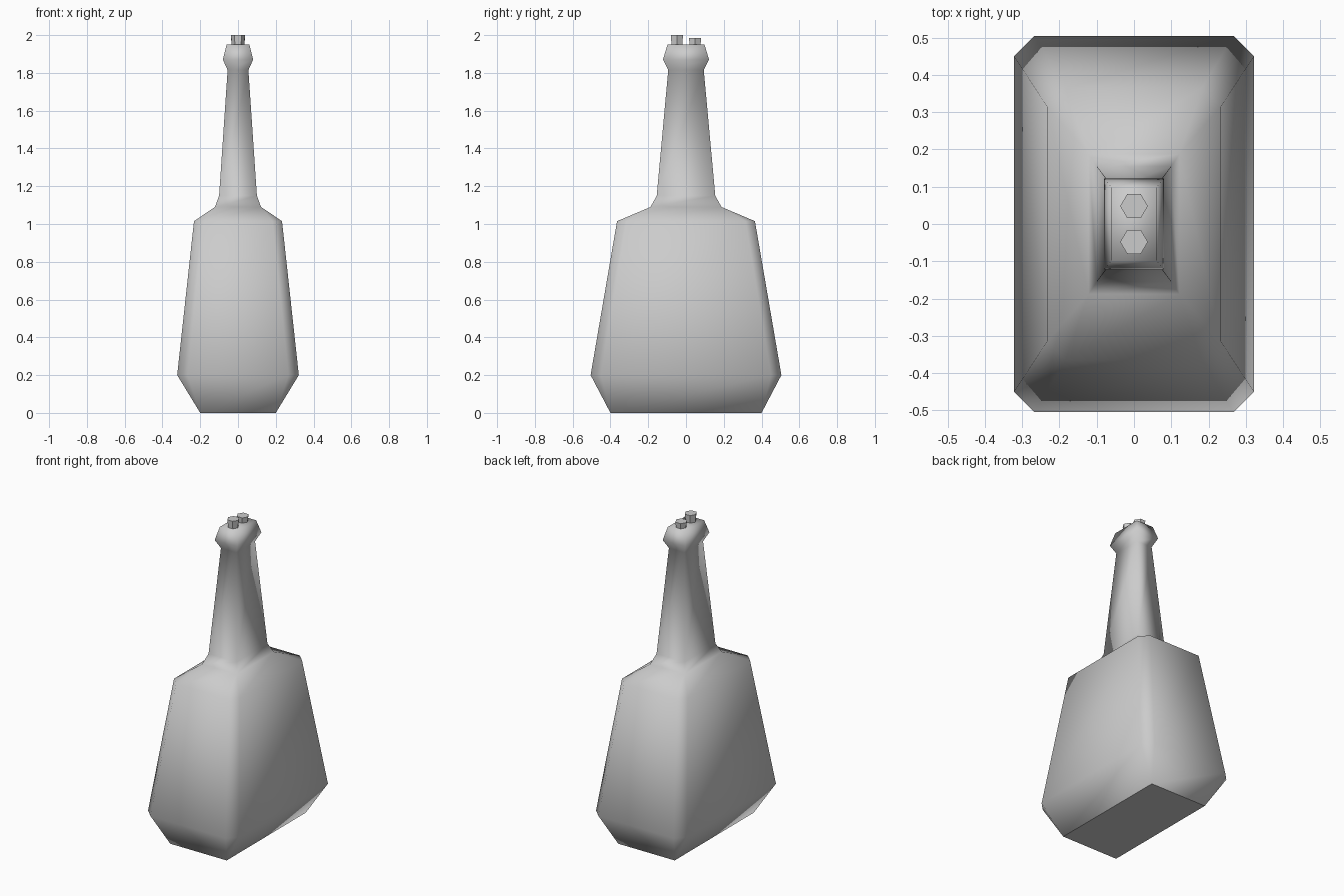
import bpy
import bmesh

cube = bpy.data.objects.get("Cube")
if cube:
    bpy.data.objects.remove(cube, do_unlink=True)


def make_material(name, value):
    mat = bpy.data.materials.new(name)
    mat.use_nodes = True
    colour = (value, value, value, 1)
    mat.diffuse_color = colour
    mat.node_tree.nodes["Principled BSDF"].inputs["Base Color"].default_value = colour
    return mat


plaster = make_material("plain grey", 0.6)


def finish(bm, name):
    bmesh.ops.recalc_face_normals(bm, faces=bm.faces)
    mesh = bpy.data.meshes.new(name)
    bm.to_mesh(mesh)
    bm.free()
    mesh.materials.append(plaster)
    obj = bpy.data.objects.new(name, mesh)
    bpy.context.collection.objects.link(obj)
    return obj


def ring(bm, z, hx, hy, cut):
    """Rectangle with corners cut off; a zero cut merges to four corners."""
    points = []
    for sx, sy in ((1, 1), (-1, 1), (-1, -1), (1, -1)):
        pair = [(sx * hx, sy * (hy - cut)), (sx * (hx - cut), sy * hy)]
        points += pair if sx * sy > 0 else pair[::-1]
    return [bm.verts.new((x, y, z)) for x, y in points]


# Chimney: stacked rectangular sections (height, half width, half depth, corner cut)
sections = [
    (0, 0.20, 0.40, 0),
    (0.20, 0.322, 0.505, 0.055),
    (1.015, 0.233, 0.365, 0.05),
    (1.09, 0.122, 0.188, 0),
    (1.15, 0.10, 0.155, 0),
    (1.815, 0.055, 0.094, 0),
    (1.87, 0.08, 0.122, 0),
    (1.95, 0.06, 0.098, 0),
]
bm = bmesh.new()
rings = [ring(bm, *s) for s in sections]
for low, high in zip(rings, rings[1:]):
    for i in range(len(low)):
        j = (i + 1) % len(low)
        bm.faces.new((low[i], low[j], high[j], high[i]))
bm.faces.new(rings[0][::-1])
bm.faces.new(rings[-1])
bmesh.ops.remove_doubles(bm, verts=bm.verts, dist=0.0001)
for face in bm.faces:
    face.smooth = True
    # The underside stays flat with a crisp rim
    if face.calc_center_median().z < 0.001:
        face.smooth = False
        for edge in face.edges:
            edge.smooth = False
finish(bm, "chimney_stack")

# Two flared hexagonal flue pots of different height
for name, y, top in (("front_flue_pot", -0.048, 2.0), ("back_flue_pot", 0.048, 1.985)):
    bm = bmesh.new()
    base = 1.92
    bmesh.ops.create_cone(bm, cap_ends=True, segments=6, radius1=0.031,
                          radius2=0.037, depth=top - base)
    # Points of the hexagon face left and right
    if max(v.co.x for v in bm.verts) < max(v.co.y for v in bm.verts):
        for v in bm.verts:
            v.co.x, v.co.y = v.co.y, v.co.x
    bmesh.ops.translate(bm, verts=bm.verts, vec=(0, y, (top + base) / 2))
    finish(bm, name)
